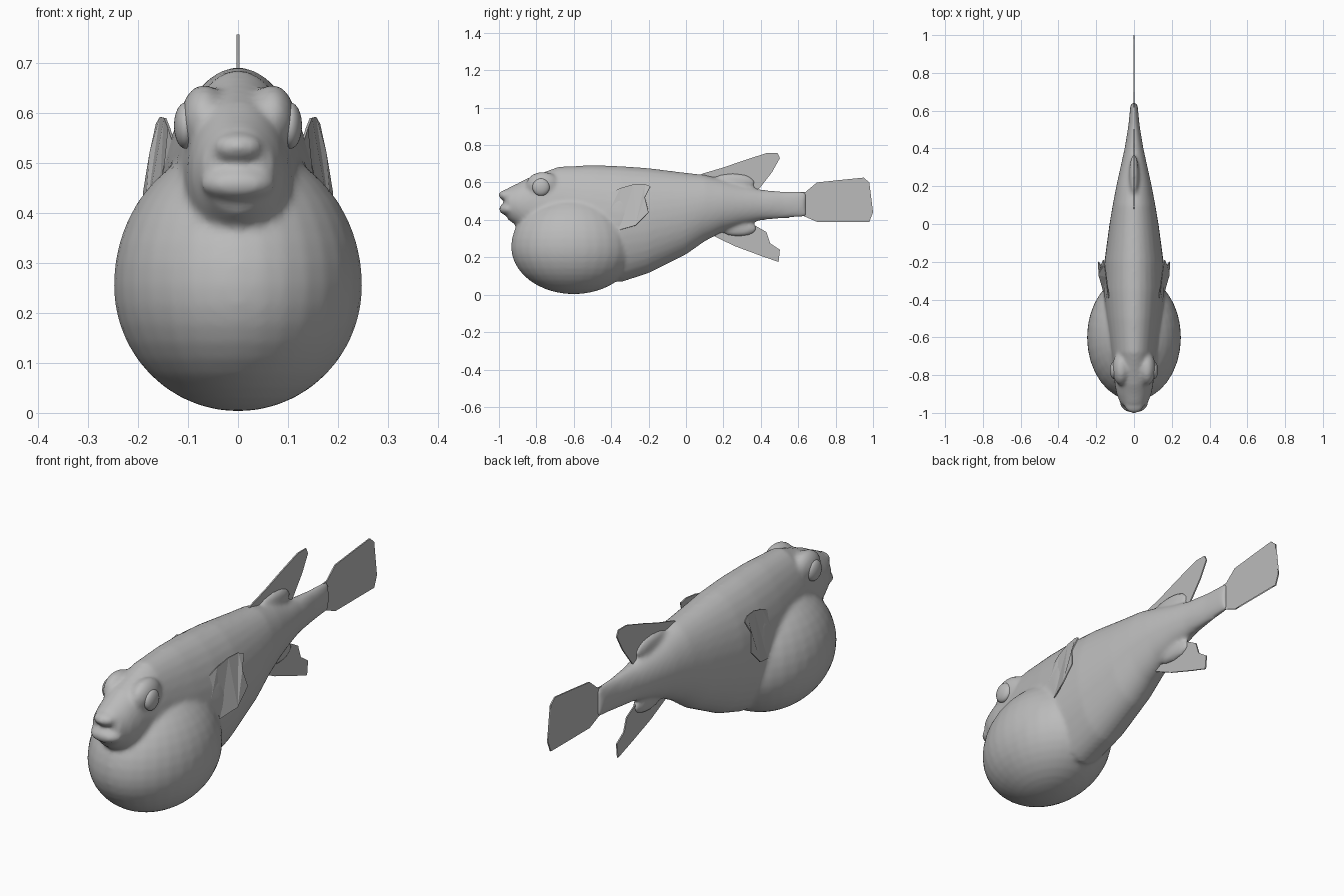
import bpy, bmesh, math
from mathutils import Matrix, Vector

cube = bpy.data.objects.get("Cube")
if cube:
    bpy.data.objects.remove(cube, do_unlink=True)

grey = bpy.data.materials.new("plain grey")
grey.use_nodes = True
GREY = (0.5, 0.5, 0.5, 1)
grey.diffuse_color = GREY
grey.node_tree.nodes["Principled BSDF"].inputs["Base Color"].default_value = GREY


def finish(bm, name, smooth=True):
    bmesh.ops.recalc_face_normals(bm, faces=bm.faces[:])
    me = bpy.data.meshes.new(name)
    bm.to_mesh(me)
    bm.free()
    me.materials.append(grey)
    for p in me.polygons:
        p.use_smooth = smooth
    ob = bpy.data.objects.new(name, me)
    bpy.context.collection.objects.link(ob)
    return ob


def ellipsoid(bm, centre, radii, top=1.0):
    """Ball scaled to radii; top stretches its upper half."""
    vs = bmesh.ops.create_uvsphere(bm, u_segments=32, v_segments=20, radius=1)["verts"]
    for v in vs:
        k = top if v.co.z > 0 else 1
        v.co = Vector(centre) + Vector((v.co.x * radii[0], v.co.y * radii[1], v.co.z * radii[2] * k))


def loft(bm, sections, n=32):
    """Skin elliptical sections (y, top z, bottom z, half width)."""
    rings = []
    for y, zt, zb, w in sections:
        c, h = (zt + zb) / 2, (zt - zb) / 2
        rings.append([bm.verts.new((w * math.cos(a), y, c + h * math.sin(a)))
                      for a in (2 * math.pi * i / n for i in range(n))])
    for a, b in zip(rings, rings[1:]):
        for i in range(n):
            bm.faces.new((a[i], a[(i + 1) % n], b[(i + 1) % n], b[i]))
    bm.faces.new(rings[0])
    bm.faces.new(rings[-1])


# Body: trunk, belly, lips, brows and fin roots fused into one smooth skin
bm = bmesh.new()
loft(bm, [
    (-0.965, .55, .43, .050), (-0.95, .572, .40, .072), (-0.90, .595, .365, .092),
    (-0.85, .622, .33, .102), (-0.78, .648, .28, .108), (-0.68, .685, .20, .122),
    (-0.50, .692, .10, .148), (-0.35, .688, .066, .162), (-0.20, .677, .115, .157),
    (0.00, .652, .215, .130), (0.10, .641, .285, .113), (0.20, .615, .338, .094),
    (0.30, .585, .373, .072), (0.40, .562, .398, .050), (0.52, .552, .408, .030),
    (0.64, .55, .415, .018)])
ellipsoid(bm, (0, -0.6, .255), (.249, .335, .252), 1.12)
ellipsoid(bm, (0, -0.958, .532), (.052, .044, .030))
ellipsoid(bm, (0, -0.950, .458), (.075, .050, .034))
ellipsoid(bm, (0, 0.25, .60), (.026, .12, .05))
ellipsoid(bm, (0, 0.28, .355), (.026, .10, .045))
for s in (1, -1):
    ellipsoid(bm, (s * .068, -0.765, .587), (.047, .09, .07))
body = finish(bm, "body")
rm = body.modifiers.new("fuse", 'REMESH')
rm.mode = 'VOXEL'
rm.voxel_size = 0.01
rm.use_smooth_shade = True
sm = body.modifiers.new("soften", 'SMOOTH')
sm.factor = 0.5
sm.iterations = 8

# Eyes
for s, side in ((1, "left"), (-1, "right")):
    bm = bmesh.new()
    ellipsoid(bm, (s * .105, -0.775, .575), (.023, .046, .046))
    finish(bm, side + "_eye")


def fin(name, points, thick=0.006):
    """Thin plate filled from an outline of (x, y, z) points."""
    bm = bmesh.new()
    f = bm.faces.new([bm.verts.new(p) for p in points])
    bmesh.ops.triangulate(bm, faces=[f])
    ob = finish(bm, name, False)
    sol = ob.modifiers.new("thickness", 'SOLIDIFY')
    sol.thickness = thick
    sol.offset = 0
    return ob


def flat(points):
    return [(0, y, z) for y, z in points]


# Fins on the centre line
fin("tail_fin", flat([(.52, .42), (.52, .54), (.64, .55), (.70, .60), (.84, .615), (.95, .626),
                      (.98, .60), (.975, .53), (1.0, .44), (.98, .39), (.84, .408),
                      (.70, .39), (.63, .42)]))
fin("dorsal_fin", flat([(.06, .63), (.09, .648), (.20, .68), (.30, .715), (.43, .757), (.49, .757),
                        (.502, .73), (.46, .655), (.39, .565), (.30, .54)]))
fin("anal_fin", flat([(.12, .35), (.14, .318), (.26, .26), (.40, .208), (.495, .175), (.502, .24),
                      (.45, .275), (.43, .335), (.36, .375), (.28, .42)]))

# Pectoral fins, splayed off the flanks
pectoral = [(.125, -.43, .53), (.138, -.35, .57), (.146, -.28, .59), (.154, -.22, .592),
            (.162, -.19, .578), (.175, -.22, .52), (.188, -.20, .44), (.186, -.27, .37),
            (.160, -.36, .345), (.150, -.41, .45)]
for s, side in ((1, "left"), (-1, "right")):
    fin(side + "_pectoral_fin", [(s * x, y, z) for x, y, z in pectoral], 0.005)
